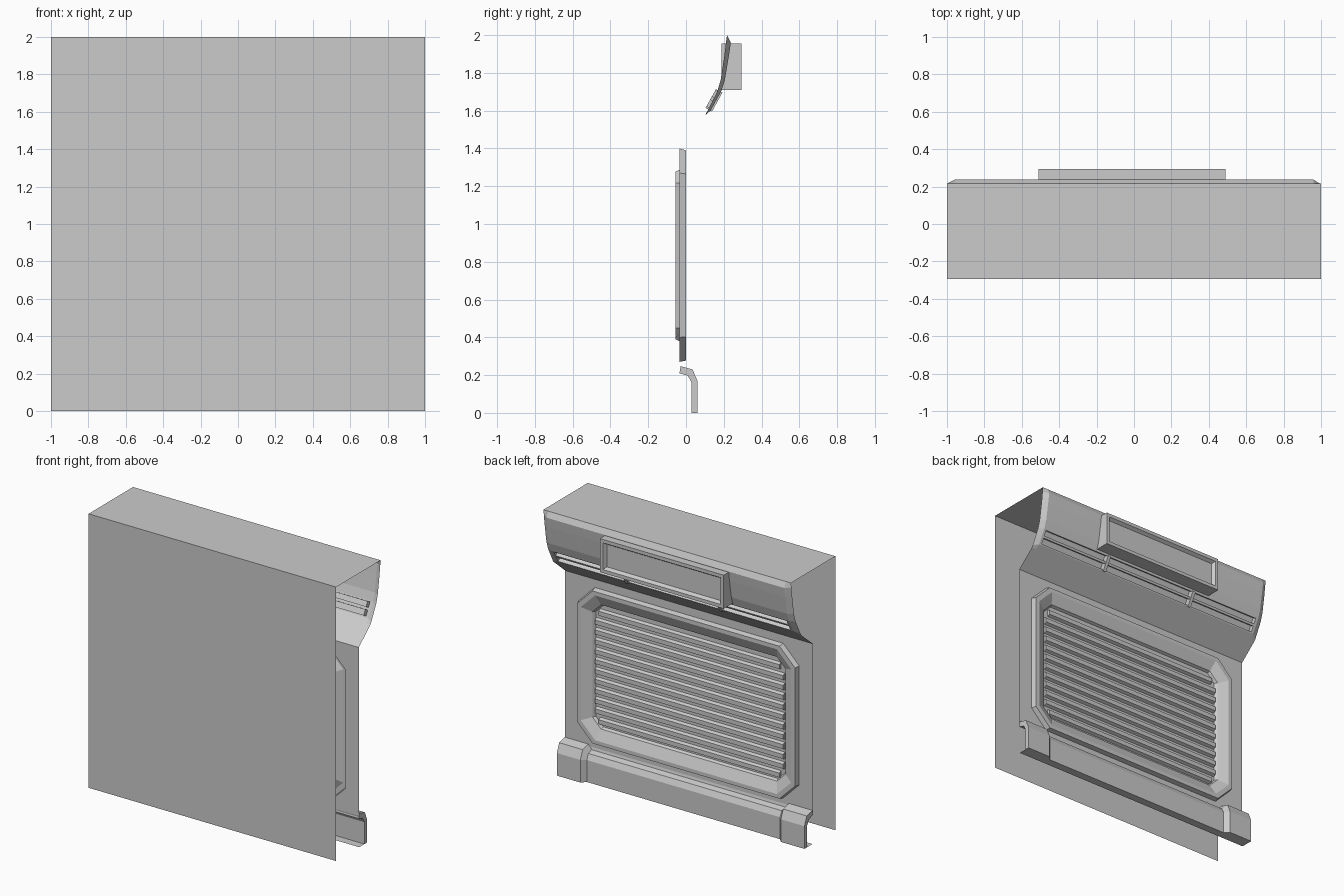
import bpy, bmesh
from mathutils import Vector

if "Cube" in bpy.data.objects:
    bpy.data.objects.remove(bpy.data.objects["Cube"])


def loft(name, loops, closed=False, cap_start=False, cap_end=False):
    """Skin a list of equal-length point loops."""
    bm = bmesh.new()
    rows = [[bm.verts.new(p) for p in loop] for loop in loops]
    n = len(rows[0])
    for a, b in zip(rows, rows[1:]):
        for i in range(n if closed else n - 1):
            j = (i + 1) % n
            bm.faces.new((a[i], a[j], b[j], b[i]))
    if cap_start:
        bm.faces.new(rows[0])
    if cap_end:
        bm.faces.new(rows[-1])
    bmesh.ops.remove_doubles(bm, verts=bm.verts[:], dist=0.0005)
    bmesh.ops.recalc_face_normals(bm, faces=bm.faces[:])
    me = bpy.data.meshes.new(name)
    bm.to_mesh(me)
    bm.free()
    ob = bpy.data.objects.new(name, me)
    bpy.context.collection.objects.link(ob)
    return ob


def at_x(x, profile):
    return [(x, y, z) for y, z in profile]


def prism(name, profile, x0, x1, solid=True):
    """Extrude a (y, z) profile along x."""
    return loft(name, [at_x(x0, profile), at_x(x1, profile)], solid, solid, solid)


def octagon(hx, z0, z1, c, y, cx=0):
    """Rectangle with cut corners facing +y."""
    pts = [(hx, z0 + c), (hx, z1 - c), (hx - c, z1), (c - hx, z1),
           (-hx, z1 - c), (-hx, z0 + c), (c - hx, z0), (hx - c, z0)]
    return [(cx + x, y, z) for x, z in pts]


# Flat front sheet and top sheet
prism("front_and_top_sheet", [(-.295, 0), (-.295, 2), (.217, 2)], -1, 1, False)

# Back wall with raised octagonal frame and recessed panel
loft("back_wall_with_frame", [
    octagon(1, .23, 1.46, 0, -.035),
    octagon(.89, .27, 1.40, .13, -.035),
    octagon(.88, .277, 1.39, .125, 0),
    octagon(.85, .305, 1.362, .115, 0),
    octagon(.78, .38, 1.287, .07, -.035),
    octagon(.765, .39, 1.278, .06, -.055)], True, cap_end=True)

# Louver slats
count, pitch = 12, .072
for i in range(count):
    z = .402 + i * pitch
    hx = .73 if i in (0, count - 1) else .76
    prism(f"louver_slat_{i + 1}", [(-.055, z), (-.034, z + .01),
                                  (-.034, z + .042), (-.055, z + .052)], -hx, hx)

# Skirting sheet with floor lip
skirt = [(-.035, .23), (-.03, .212), (.01, .2), (.03, .16), (.03, 0), (-.03, 0)]
prism("skirting", skirt, -1, 1, False)

# Corner brackets wrapping the skirting, with a sloped inner side
inner = [(-.035, .21), (.01, .197), (.03, .16), (.03, 0)]
outer = [(-.028, .247), (.035, .23), (.062, .165), (.062, 0)]
for side, label in ((1, "left"), (-1, "right")):
    full = outer + inner[::-1]
    slope = inner + inner[::-1]
    loft(f"skirting_bracket_{label}",
         [at_x(side * 1, full), at_x(side * .81, full), at_x(side * .78, slope)],
         True, cap_start=True)

# Curved top canopy: bevelled ends, two long grooves, sloping underside
hi, lo = Vector((.185, 1.70)), Vector((.13, 1.60))
into = Vector((-.877, .48)) * .03


def groove_points(a, b, offset):
    pts = []
    for t0, t1 in ((.06, .40), (.55, .92)):
        p, q = a.lerp(b, t0), a.lerp(b, t1)
        pts += [p, p + offset, q + offset, q]
    return [tuple(p) for p in pts]


tail = [(.1, 1.575), (-.035, 1.46)]
b_hi, b_lo = Vector((.165, 1.70)), Vector((.108, 1.588))
base = [(.217, 2), (.212, 1.965), (.203, 1.89), (.183, 1.76), tuple(b_hi),
        *groove_points(b_hi, b_lo, Vector((0, 0))), tuple(b_lo)] + tail
crest = [(.217, 2), (.237, 1.96), (.227, 1.89), (.205, 1.76), tuple(hi)]
plain = crest + groove_points(hi, lo, Vector((0, 0))) + [tuple(lo)] + tail
grooved = crest + groove_points(hi, lo, into) + [tuple(lo)] + tail
loft("top_canopy", [at_x(-1, base), at_x(-.96, plain), at_x(-.94, plain),
                    at_x(-.939, grooved), at_x(.939, grooved),
                    at_x(.94, plain), at_x(.96, plain), at_x(1, base)])

# Small clips across the grooves
for x, label in ((.38, "left"), (-.38, "right")):
    out = into * -.3
    prism(f"groove_clip_{label}", [tuple(hi + out), tuple(lo + out),
                                   tuple(lo + into), tuple(hi + into)],
          x - .012, x + .012)

# Display box with recessed face
loft("display_box", [
    octagon(.5, 1.71, 1.955, 0, .187, -.01),
    octagon(.5, 1.71, 1.955, 0, .293, -.01),
    octagon(.475, 1.735, 1.93, 0, .293, -.01),
    octagon(.46, 1.75, 1.915, 0, .27, -.01)], True, cap_end=False)
prism("display_panel", [(.27, 1.75), (.27, 1.915)], -.47, .45, False)
